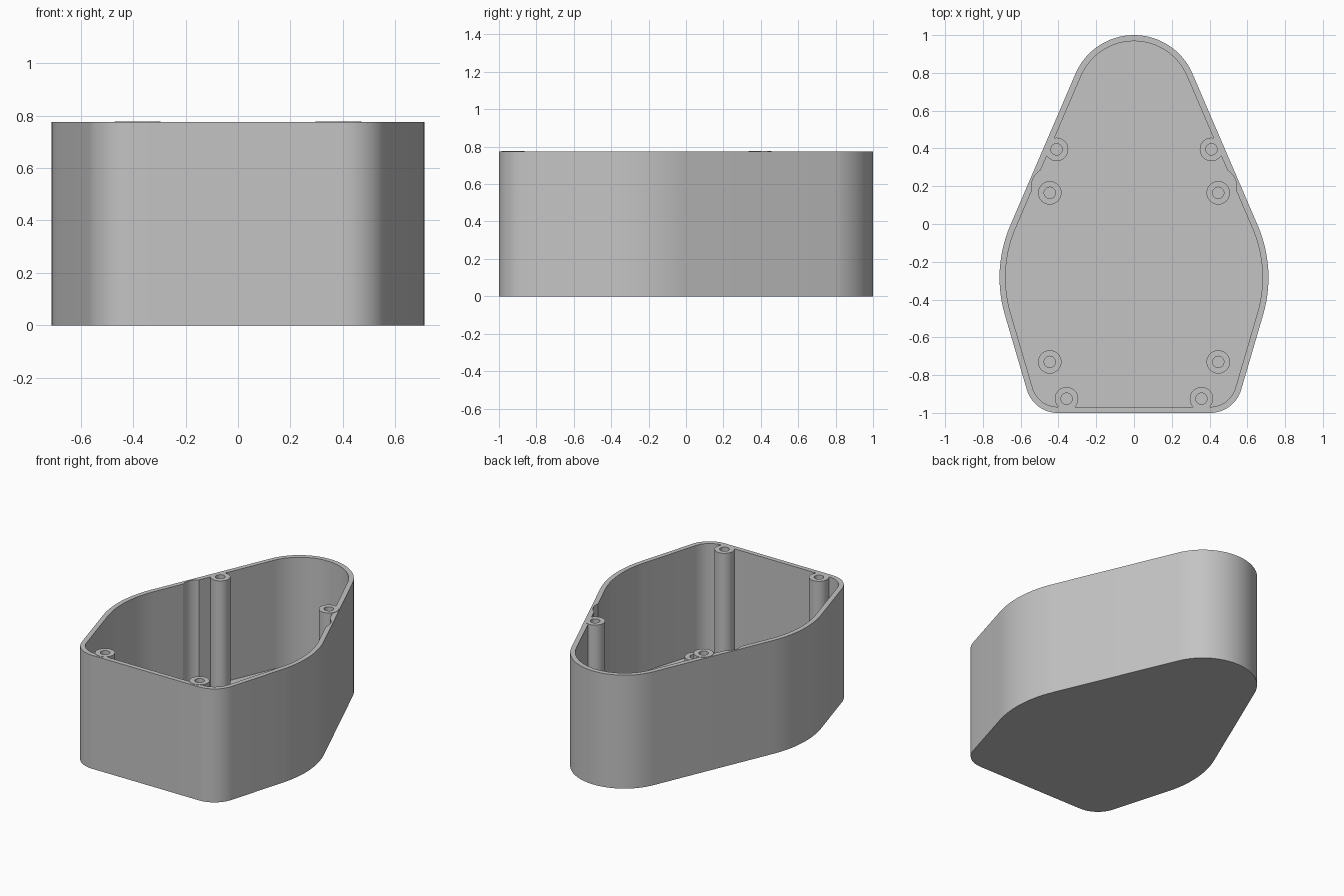
import bpy, bmesh, math
from mathutils import Vector

if "Cube" in bpy.data.objects:
    bpy.data.objects.remove(bpy.data.objects["Cube"])

HEIGHT, RIM, WALL, FLOOR = 0.777, 0.775, 0.032, 0.032

grey = bpy.data.materials.new("plain grey")
grey.diffuse_color = (0.55, 0.55, 0.55, 1)
grey.use_nodes = True
grey.node_tree.nodes["Principled BSDF"].inputs["Base Color"].default_value = grey.diffuse_color


def make_object(name, bm):
    bmesh.ops.recalc_face_normals(bm, faces=bm.faces)
    mesh = bpy.data.meshes.new(name)
    bm.to_mesh(mesh)
    bm.free()
    mesh.materials.append(grey)
    ob = bpy.data.objects.new(name, mesh)
    bpy.context.collection.objects.link(ob)
    return ob


def outline(inset):
    """Half outline made of tangent arcs, mirrored into a closed loop."""
    upper = math.atan2(0.394, 0.92)
    lower = math.atan2(-0.281, 0.96)
    arcs = [  # centre x, centre y, radius, start angle, end angle, steps
        (0.0, 0.663, 0.337, math.pi / 2, upper, 16),
        (0.012, -0.284, 0.70, upper, lower, 14),
        (0.404, -0.83, 0.17, lower, -math.pi / 2, 14),
    ]
    half = []
    for cx, cy, r, a0, a1, n in arcs:
        for i in range(n + 1):
            a = a0 + (a1 - a0) * i / n
            half.append((cx + (r - inset) * math.cos(a), cy + (r - inset) * math.sin(a)))
    return half + [(-x, y) for x, y in reversed(half[1:])]


def prism(name, points, z0, z1):
    bm = bmesh.new()
    base = bm.faces.new([bm.verts.new((x, y, z0)) for x, y in points])
    top = bmesh.ops.extrude_face_region(bm, geom=[base])["geom"]
    bmesh.ops.translate(bm, vec=(0, 0, z1 - z0),
                        verts=[v for v in top if isinstance(v, bmesh.types.BMVert)])
    return make_object(name, bm)


def circle(cx, cy, r, n=40):
    return [(cx + r * math.cos(2 * math.pi * i / n), cy + r * math.sin(2 * math.pi * i / n))
            for i in range(n)]


def cut(target, cutter):
    mod = target.modifiers.new("cut", "BOOLEAN")
    mod.operation, mod.solver, mod.object = "DIFFERENCE", "EXACT", cutter
    bpy.context.view_layer.objects.active = target
    bpy.ops.object.modifier_apply(modifier=mod.name)
    bpy.data.objects.remove(cutter, do_unlink=True)


def smooth(ob):
    bpy.ops.object.select_all(action="DESELECT")
    ob.select_set(True)
    bpy.context.view_layer.objects.active = ob
    bpy.ops.object.shade_smooth_by_angle(angle=math.radians(30))


def screw_post(name, x, y, top, bore_floor, r=0.062, bore=0.03, n=32):
    """Round post with a blind screw hole, turned from a profile."""
    profile = [(r, FLOOR - 0.01), (r, top), (bore, top), (bore, bore_floor)]
    bm = bmesh.new()
    rings = [[bm.verts.new((px, py, z)) for px, py in circle(x, y, pr, n)] for pr, z in profile]
    for a, b in zip(rings, rings[1:]):
        for i in range(n):
            j = (i + 1) % n
            bm.faces.new((a[i], a[j], b[j], b[i]))
    bm.faces.new(rings[0])
    bm.faces.new(rings[-1])
    smooth(make_object(name, bm))


# Open tray: outer body minus the cavity
shell = prism("shell", outline(0), 0, RIM)
cut(shell, prism("cavity", outline(WALL), FLOOR, 1))

# Shallow relief grooves in the side walls
for s in (-1, 1):
    cut(shell, prism("groove", circle(s * 0.445, 0.20, 0.098), FLOOR, 1))
smooth(shell)

# Tall lid posts against the wall and short mounting posts on the floor
for side, s in (("left", -1), ("right", 1)):
    screw_post(f"back_lid_post_{side}", s * 0.41, 0.395, HEIGHT, 0.40)
    screw_post(f"front_lid_post_{side}", s * 0.357, -0.925, HEIGHT, 0.40)
    screw_post(f"back_mount_post_{side}", s * 0.446, 0.165, 0.095, FLOOR + 0.002)
    screw_post(f"front_mount_post_{side}", s * 0.446, -0.73, 0.095, FLOOR + 0.002)
